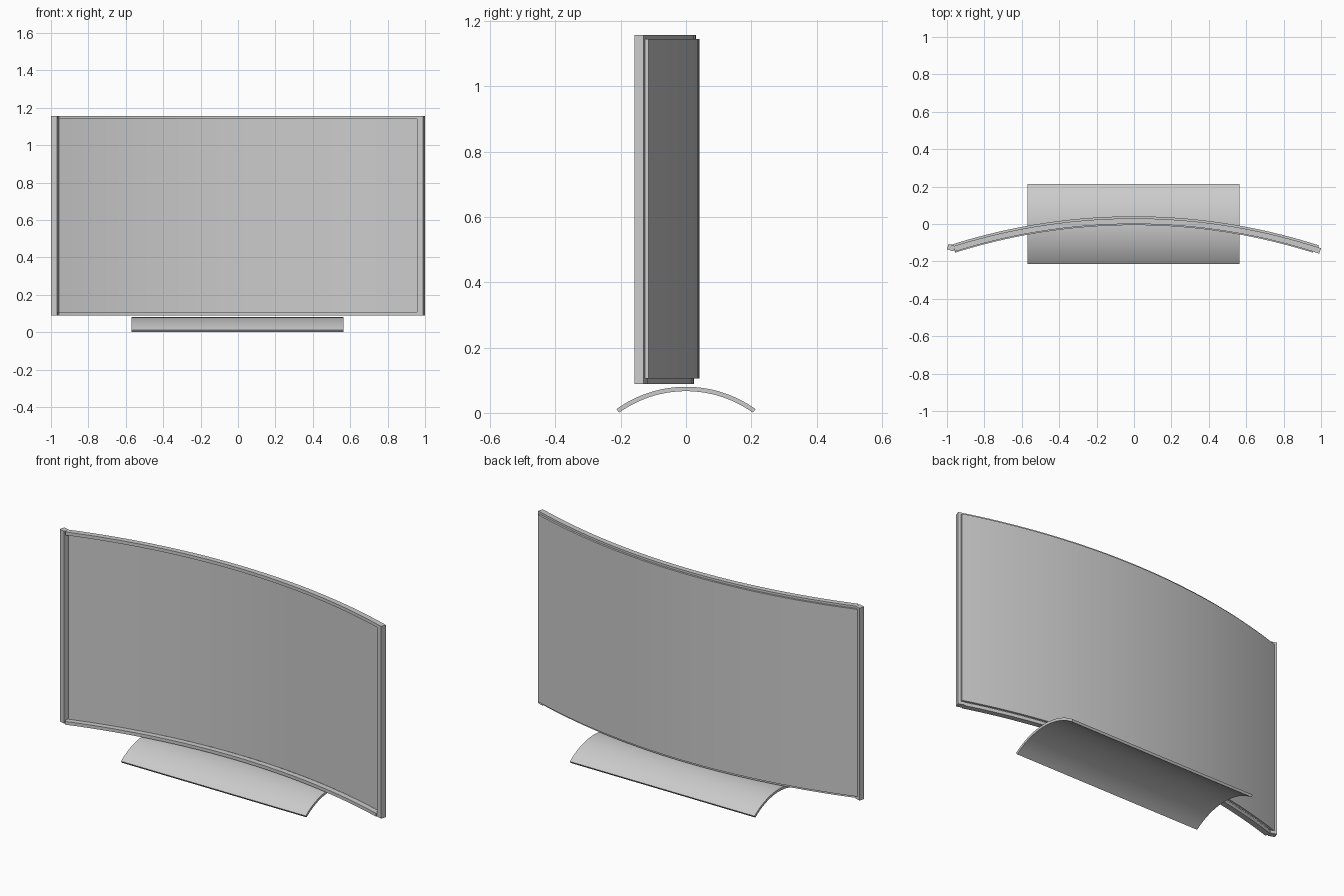
import bpy, bmesh, math

if "Cube" in bpy.data.objects:
    bpy.data.objects.remove(bpy.data.objects["Cube"])

grey = bpy.data.materials.new("plain grey")
grey.diffuse_color = (0.6, 0.6, 0.6, 1)
grey.use_nodes = True
grey.node_tree.nodes["Principled BSDF"].inputs["Base Color"].default_value = grey.diffuse_color


def arc_block(name, place, r0, r1, a0, a1, w0, w1, segs, shift=(0, 0, 0)):
    """Solid arc slab: radii r0-r1, angles a0-a1, width w0-w1."""
    bm = bmesh.new()
    rings = []
    for i in range(segs + 1):
        a = a0 + (a1 - a0) * i / segs
        rings.append([bm.verts.new(place(r, a, w))
                      for r, w in ((r0, w0), (r1, w0), (r1, w1), (r0, w1))])
    for p, q in zip(rings, rings[1:]):
        for k in range(4):
            n = (k + 1) % 4
            bm.faces.new((p[k], p[n], q[n], q[k]))
    bm.faces.new(rings[0])
    bm.faces.new(rings[-1][::-1])
    bmesh.ops.recalc_face_normals(bm, faces=bm.faces)
    bmesh.ops.translate(bm, verts=bm.verts, vec=shift)
    mesh = bpy.data.meshes.new(name)
    bm.to_mesh(mesh)
    bm.free()
    mesh.materials.append(grey)
    ob = bpy.data.objects.new(name, mesh)
    bpy.context.collection.objects.link(ob)
    bpy.ops.object.select_all(action='DESELECT')
    ob.select_set(True)
    bpy.context.view_layer.objects.active = ob
    bpy.ops.object.shade_smooth_by_angle(angle=math.radians(30))
    return ob


R = 3.18                      # front radius of the curved display
END, OPEN = 0.3166, 0.3055    # half angles of frame and opening
Z0, Z1 = 0.089, 1.157


def upright(r, a, z):
    return (r * math.sin(a), r * math.cos(a) - R, z)


def lying(r, a, x):
    return (x, r * math.sin(a), 0.08 - 0.365 + r * math.cos(a))


# Side bars: the left one is an unmirrored copy of the right one
for name, shift in (("frame_right", (0, 0, 0)), ("frame_left", (-1.957, 0.012, 0))):
    arc_block(name, upright, R, R + 0.03, OPEN, END, Z0, Z1, 1, shift)

# Top and bottom bars
arc_block("frame_top", upright, R, R + 0.03, -OPEN, OPEN, 1.139, Z1, 40)
arc_block("frame_bottom", upright, R, R + 0.03, -OPEN, OPEN, Z0, 0.107, 40,
          (0, -0.006, 0))

# Screen panel behind the frame
arc_block("screen", upright, R + 0.028, R + 0.041, -0.312, 0.312,
          0.105, 1.145, 40)

# Arched stand
arc_block("stand", lying, 0.3515, 0.365, -0.6225, 0.6225, -0.57, 0.565, 32)
